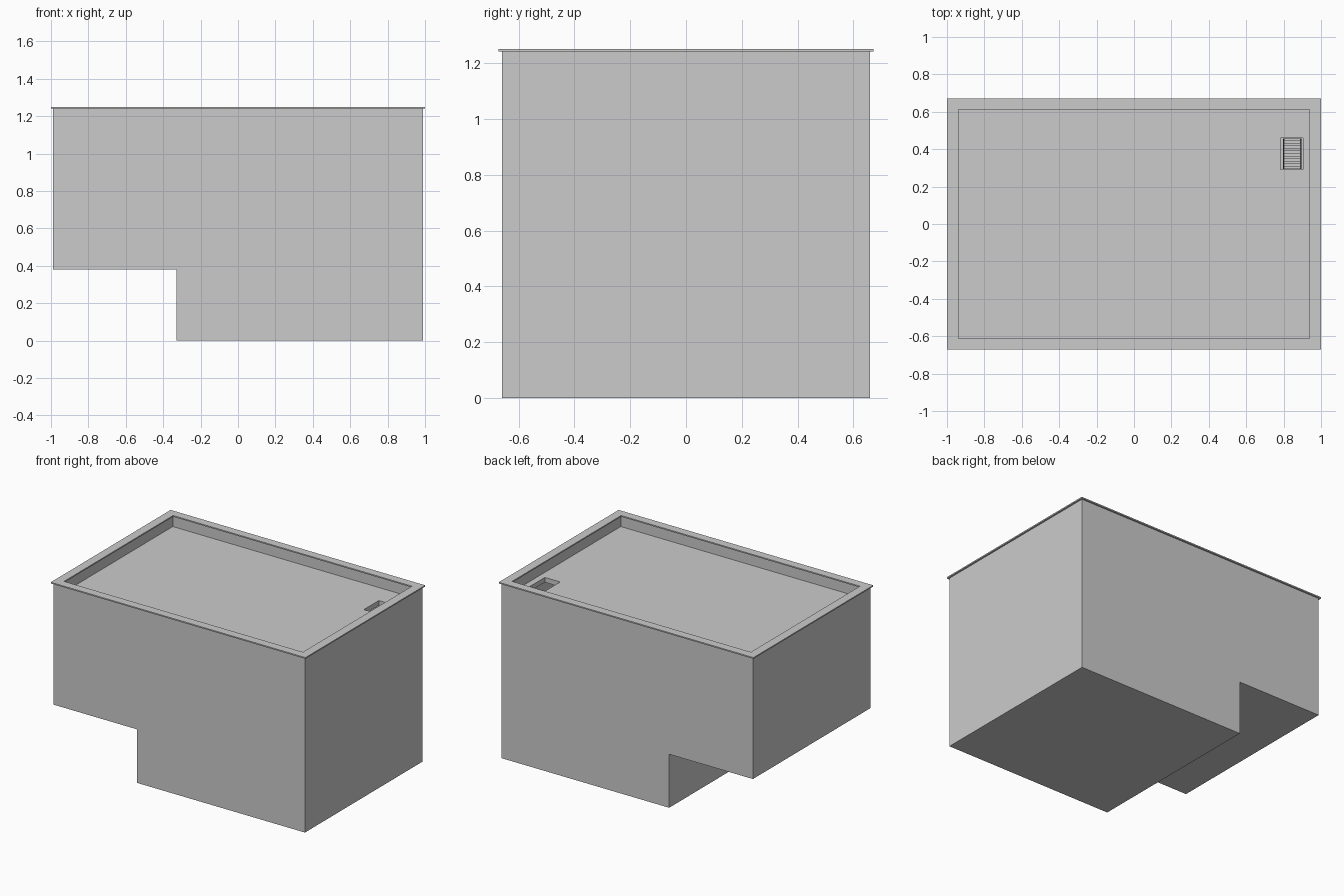
import bpy
import bmesh
from mathutils import Vector

cube = bpy.data.objects.get("Cube")
if cube:
    bpy.data.objects.remove(cube)

# One plain grey for everything
grey = bpy.data.materials.new("plain grey")
grey.use_nodes = True
grey.diffuse_color = (0.6, 0.6, 0.6, 1)
grey.node_tree.nodes["Principled BSDF"].inputs["Base Color"].default_value = (0.6, 0.6, 0.6, 1)


def prism(name, profile, axis, start, end):
    """Extrude a closed profile along an axis; the profile lies in the other two."""
    bm = bmesh.new()
    points = []
    for a, b in profile:
        p = [a, b]
        p.insert(axis, start)
        points.append(bm.verts.new(p))
    face = bm.faces.new(points)
    result = bmesh.ops.extrude_face_region(bm, geom=[face])
    shift = Vector((0, 0, 0))
    shift[axis] = end - start
    moved = [g for g in result["geom"] if isinstance(g, bmesh.types.BMVert)]
    bmesh.ops.translate(bm, verts=moved, vec=shift)
    bmesh.ops.recalc_face_normals(bm, faces=bm.faces)
    mesh = bpy.data.meshes.new(name)
    bm.to_mesh(mesh)
    bm.free()
    mesh.materials.append(grey)
    obj = bpy.data.objects.new(name, mesh)
    bpy.context.collection.objects.link(obj)
    return obj


def box(name, x0, x1, y0, y1, z0, z1):
    return prism(name, [(x0, y0), (x1, y0), (x1, y1), (x0, y1)], 2, z0, z1)


def carve(obj, cutter):
    """Subtract a cutter, bake the result and drop the cutter."""
    cutter.hide_render = True
    mod = obj.modifiers.new("cut", "BOOLEAN")
    mod.operation = "DIFFERENCE"
    mod.solver = "EXACT"
    mod.object = cutter
    bpy.context.view_layer.objects.active = obj
    bpy.ops.object.modifier_apply(modifier=mod.name)
    bpy.data.objects.remove(cutter)


TOP, CAP_Z, ROOF_Z, CEILING_Z, ROOM_Z = 1.25, 1.241, 1.165, 1.13, 0.76

# Building block with the open corner under one end
outline = [(-0.988, 0.38), (-0.33, 0.38), (-0.33, 0), (0.988, 0),
           (0.988, CAP_Z), (-0.988, CAP_Z)]
walls = prism("building_walls", outline, 1, -0.66, 0.66)

# Sunken roof terrace, upper room and the stair hatch between them
carve(walls, box("roof_cutter", -0.948, 0.948, -0.622, 0.622, ROOF_Z, 1.4))
carve(walls, box("room_cutter", -0.948, 0.948, -0.622, 0.622, ROOM_Z, CEILING_Z))
carve(walls, box("hatch_cutter", 0.784, 0.904, 0.292, 0.46, 1.0, 1.3))

# Thin coping that overhangs the parapet on both sides
coping = box("parapet_coping", -1, 1, -0.672, 0.672, CAP_Z, TOP)
carve(coping, box("coping_cutter", -0.938, 0.938, -0.612, 0.612, 1.2, 1.3))

# Steep roof stair: two stringers and a run of treads
Y_TOP, Y_LOW, STEPS = 0.457, 0.294, 12
run = (Y_TOP - Y_LOW) / STEPS
rise = (ROOF_Z - ROOM_Z) / (STEPS + 1)
slope = [(Y_TOP, ROOF_Z - rise), (Y_TOP, ROOF_Z - 3 * rise),
         (Y_LOW + run, ROOM_Z), (Y_LOW, ROOM_Z), (Y_LOW, ROOM_Z + rise)]
for side, x in (("right", 0.797), ("left", 0.889)):
    prism(f"stair_stringer_{side}", slope, 0, x, x + 0.006)
for i in range(STEPS):
    y = Y_TOP - i * run
    z = ROOF_Z - (i + 1) * rise
    box(f"stair_tread_{i + 1}", 0.803, 0.889, y - run, y, z - 0.006, z)
